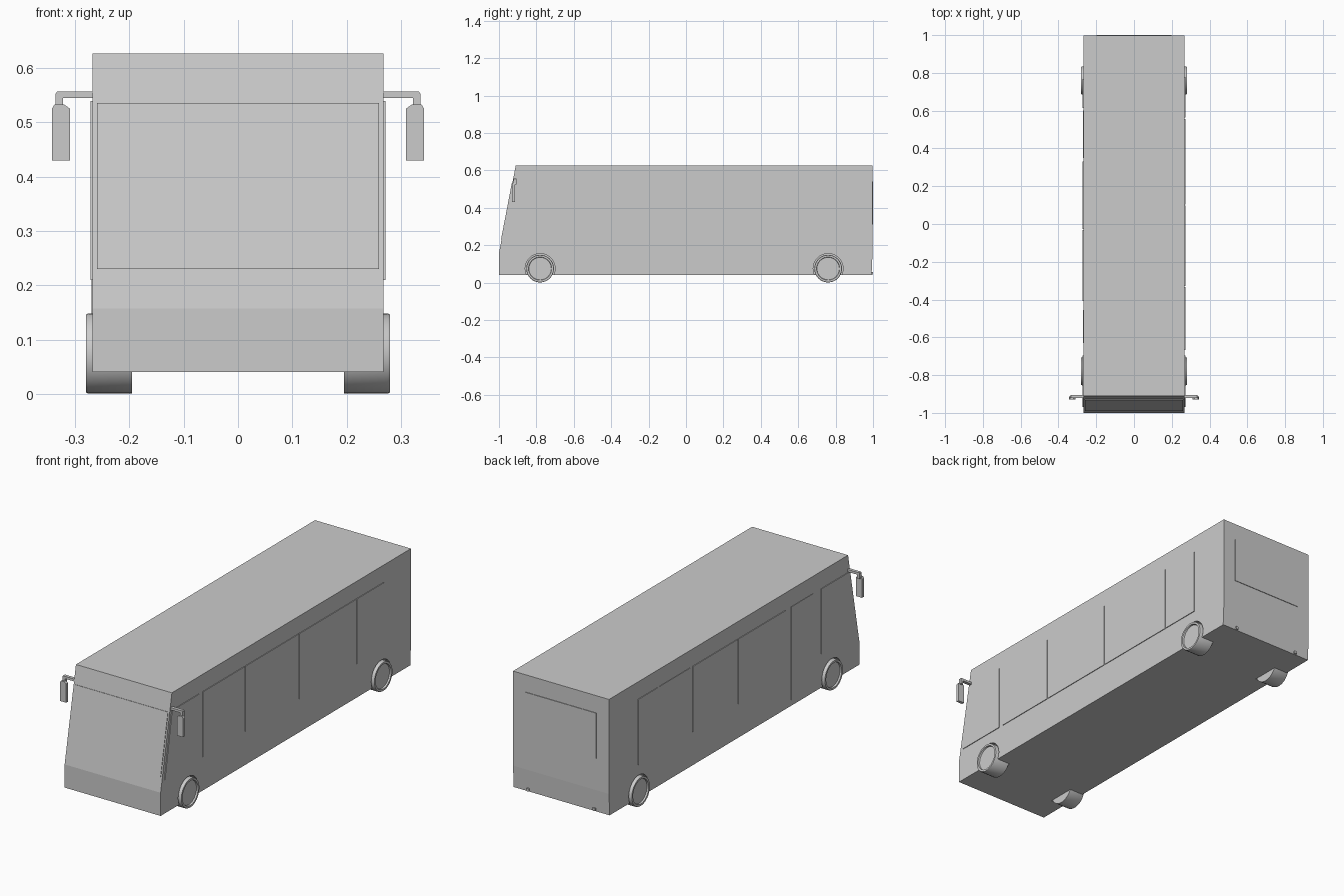
import bpy, bmesh, math
from mathutils import Vector

if "Cube" in bpy.data.objects:
    bpy.data.objects.remove(bpy.data.objects["Cube"])

W = 0.268          # half width of the body
TH = 0.0035        # glass thickness


def finish(name, bm):
    bmesh.ops.recalc_face_normals(bm, faces=bm.faces)
    me = bpy.data.meshes.new(name)
    bm.to_mesh(me)
    bm.free()
    ob = bpy.data.objects.new(name, me)
    bpy.context.collection.objects.link(ob)
    return ob


def prism(name, pts, offset):
    """Extrude a planar 3D polygon along an offset vector."""
    bm = bmesh.new()
    f = bm.faces.new([bm.verts.new(p) for p in pts])
    r = bmesh.ops.extrude_face_region(bm, geom=[f])
    vs = [v for v in r["geom"] if isinstance(v, bmesh.types.BMVert)]
    bmesh.ops.translate(bm, verts=vs, vec=Vector(offset))
    return finish(name, bm)


def side_panel(name, s, yz, th=TH):
    return prism(name, [(s * (W - 0.002), y, z) for y, z in yz], (s * (th + 0.002), 0, 0))


def rect(y0, y1, z0, z1):
    return [(y0, z0), (y1, z0), (y1, z1), (y0, z1)]


def box(name, c, size):
    x, y, z = (a / 2 for a in size)
    pts = [(c[0] + a * x, c[1] - y, c[2] + b * z) for a, b in ((-1, -1), (1, -1), (1, 1), (-1, 1))]
    return prism(name, pts, (0, 2 * y, 0))


def lathe_x(name, profile, s, y, z, n=32):
    """Revolve (x, radius) rings about the x axis, capped at both ends."""
    bm = bmesh.new()
    rings = [[bm.verts.new((s * x, y + r * math.cos(2 * math.pi * i / n),
                            z + r * math.sin(2 * math.pi * i / n))) for i in range(n)]
             for x, r in profile]
    for a, b in zip(rings, rings[1:]):
        for i in range(n):
            bm.faces.new((a[i], a[(i + 1) % n], b[(i + 1) % n], b[i]))
    bm.faces.new(rings[0])
    bm.faces.new(rings[-1])
    return finish(name, bm)


# Body shell from its side profile
profile = [(-1, 0.04), (-1, 0.157), (-0.91, 0.627), (0.997, 0.627), (0.997, 0.15), (0.992, 0.04)]
body = prism("body", [(-W, y, z) for y, z in profile], (2 * W, 0, 0))

# Wheels and the arches cut around them
for s, side in ((1, "right"), (-1, "left")):
    for y, end in ((-0.78, "front"), (0.76, "rear")):
        cutter = lathe_x(f"{end}_{side}_arch_cutter", [(0.192, 0.08), (0.3, 0.08)], s, y, 0.075)
        cutter.hide_render = True
        cutter.hide_set(True)
        m = body.modifiers.new("arch", "BOOLEAN")
        m.operation, m.object, m.solver = "DIFFERENCE", cutter, "EXACT"
        wheel = lathe_x(f"{end}_{side}_wheel",
                        [(0.195, 0.074), (0.275, 0.074), (0.28, 0.072), (0.28, 0.062), (0.272, 0.060)],
                        s, y, 0.0745)
        bpy.ops.object.select_all(action="DESELECT")
        wheel.select_set(True)
        bpy.context.view_layer.objects.active = wheel
        bpy.ops.object.shade_smooth_by_angle(angle=math.radians(30))

# Cab side windows with a slanted front edge
for s, side in ((1, "right"), (-1, "left")):
    side_panel(f"{side}_cab_window", s, [(-0.97, 0.21), (-0.695, 0.21), (-0.695, 0.54), (-0.912, 0.54)])

# Passenger windows, split by thin gaps
G = 0.003
right_splits = [-0.67, -0.33, 0.10, 0.56, 0.78]
for i, (a, b) in enumerate(zip(right_splits, right_splits[1:])):
    side_panel(f"right_window_{i + 1}", 1, rect(a + G, b - G, 0.21, 0.54))
for i, (a, b) in enumerate([(-0.41, -0.03), (-0.03, 0.335), (0.61, 0.77)]):
    side_panel(f"left_window_{i + 1}", -1, rect(a + G, b - G, 0.21, 0.54))

# Passenger doors on the left side
side_panel("front_door", -1, rect(-0.63, -0.456, 0.07, 0.54), 0.002)
side_panel("rear_door", -1, rect(0.35, 0.60, 0.07, 0.54), 0.002)

# Windscreen lying on the sloped front
slope = 0.09 / 0.47
n = Vector((0, -1, slope)).normalized()
pts = [Vector((x, -1 + (z - 0.157) * slope, z)) + n * 0.003
       for x, z in ((-0.26, 0.23), (0.26, 0.23), (0.26, 0.535), (-0.26, 0.535))]
prism("windscreen", pts, -n * 0.005)

# Rear window and small bumper fittings
box("rear_window", (0, 0.9965, 0.425), (0.395, 0.007, 0.23))
for s, side in ((1, "right"), (-1, "left")):
    box(f"{side}_bumper_fitting", (s * 0.185, 0.993, 0.05), (0.014, 0.014, 0.014))

# Wing mirrors: horizontal arm, short neck and hanging head
for s, side in ((1, "right"), (-1, "left")):
    arm = [(0.26, 0.545), (0.322, 0.545), (0.322, 0.525), (0.336, 0.525), (0.336, 0.553),
           (0.333, 0.557), (0.26, 0.557)]
    prism(f"{side}_mirror_arm", [(s * x, -0.921, z) for x, z in arm], (0, 0.016, 0))
    head = [(0.309, 0.43), (0.343, 0.43), (0.343, 0.525), (0.338, 0.533), (0.320, 0.533), (0.309, 0.525)]
    prism(f"{side}_mirror_head", [(s * x, -0.929, z) for x, z in head], (0, 0.015, 0))
